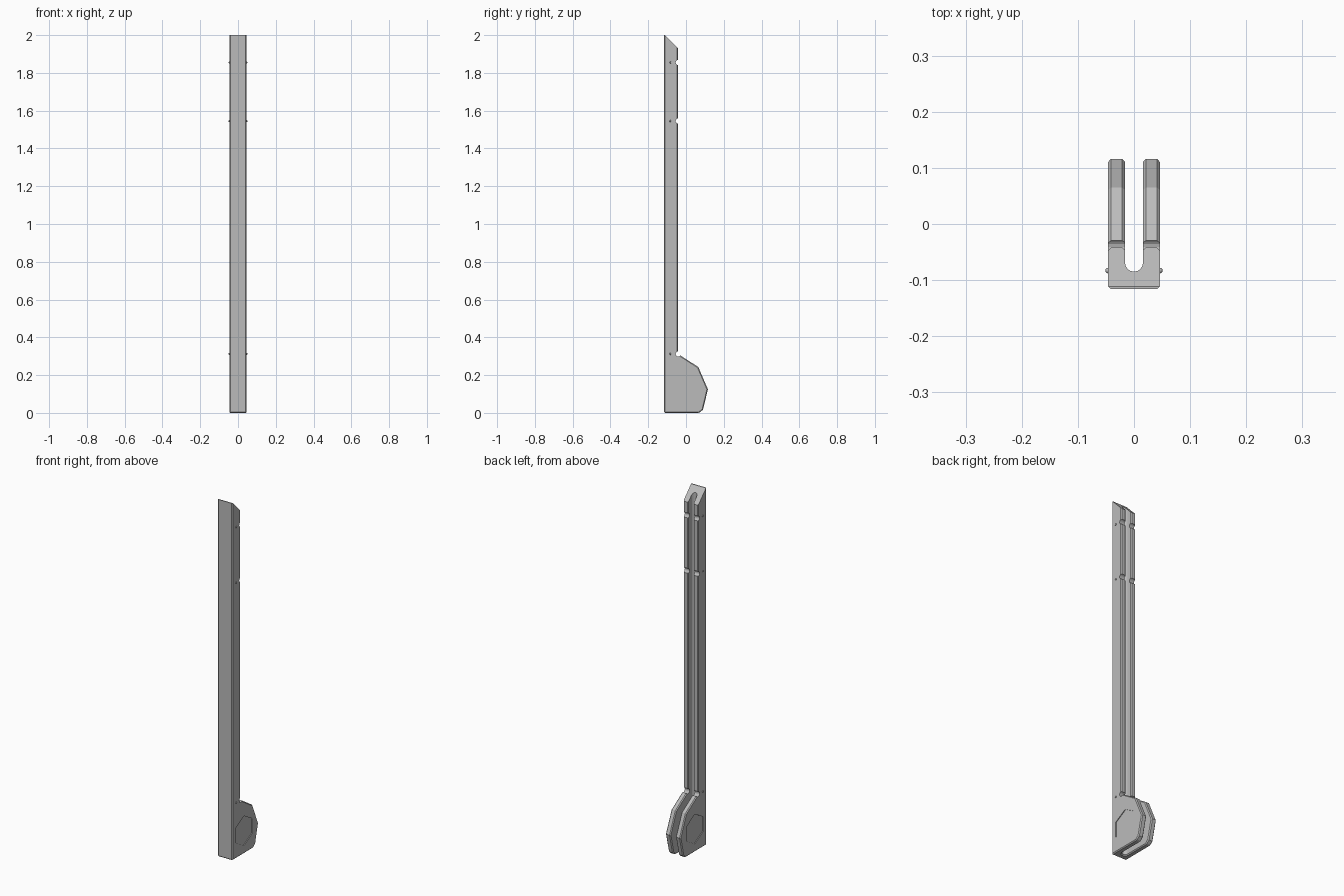
import bpy, bmesh, math
from mathutils import Matrix

cube = bpy.data.objects.get("Cube")
if cube:
    bpy.data.objects.remove(cube, do_unlink=True)

grey = bpy.data.materials.new("matte grey")
grey.use_nodes = True
colour = (0.5, 0.5, 0.5, 1)
grey.diffuse_color = colour
grey.node_tree.nodes["Principled BSDF"].inputs["Base Color"].default_value = colour

HALF = 0.046      # half width of the body
SLOT = 0.016      # half width of the slot
PIN_Y = -0.083
STATIONS = (0.312, 1.545, 1.855)


def make(name, bm):
    bmesh.ops.recalc_face_normals(bm, faces=bm.faces)
    mesh = bpy.data.meshes.new(name)
    bm.to_mesh(mesh)
    bm.free()
    mesh.materials.append(grey)
    obj = bpy.data.objects.new(name, mesh)
    bpy.context.collection.objects.link(obj)
    return obj


def prism(name, points, low, high, axis="x"):
    """Extrude a (y, z) outline along x, or an (x, y) outline along z."""
    place = (lambda p: (low, *p)) if axis == "x" else (lambda p: (*p, low))
    bm = bmesh.new()
    face = bm.faces.new([bm.verts.new(place(p)) for p in points])
    moved = bmesh.ops.extrude_face_region(bm, geom=[face])["geom"]
    step = (high - low, 0, 0) if axis == "x" else (0, 0, high - low)
    bmesh.ops.translate(bm, vec=step,
                        verts=[v for v in moved if isinstance(v, bmesh.types.BMVert)])
    return make(name, bm)


def circle(y, z, radius, sides, turn=0.0):
    return [(y + radius * math.cos(turn + math.tau * i / sides),
             z + radius * math.sin(turn + math.tau * i / sides)) for i in range(sides)]


def cut(target, cutter):
    cutter.hide_render = True
    cutter.hide_set(True)
    mod = target.modifiers.new(cutter.name, "BOOLEAN")
    mod.operation = "DIFFERENCE"
    mod.solver = "EXACT"
    mod.object = cutter


# Long bar with a faceted foot, left overlong for the sloped tip
outline = [(-0.116, 0), (-0.116, 2.1), (-0.042, 2.1), (-0.042, 0.312),
           (0.065, 0.243), (0.116, 0.125), (0.09, 0.017), (0.07, 0)]
body = prism("slotted_body", outline, -HALF, HALF)

# Round-bottomed slot along the whole back
arc = [(SLOT * math.cos(a), -0.069 + SLOT * math.sin(a))
       for a in (math.pi + math.pi * i / 8 for i in range(9))]
cut(body, prism("slot_cutter", arc + [(SLOT, 0.2), (-SLOT, 0.2)], -0.1, 2.3, "z"))

# Chamfered edges
bevel = body.modifiers.new("chamfer", "BEVEL")
bevel.width = 0.005
bevel.segments = 1
bevel.limit_method = "ANGLE"
bevel.angle_limit = math.radians(40)
bevel.use_clamp_overlap = False

# Sloped tip
cut(body, prism("tip_cutter", [(-0.2, 2), (-0.111, 2), (0.05, 1.835),
                               (0.05, 2.3), (-0.2, 2.3)], -0.2, 0.2))

# Round notches across the back and small side pins
for i, z in enumerate(STATIONS):
    cut(body, prism(f"notch_cutter_{i}", circle(-0.041, z, 0.014, 16), -0.2, 0.2))
    for side, sign in (("left", 1), ("right", -1)):
        bm = bmesh.new()
        bmesh.ops.create_uvsphere(bm, u_segments=12, v_segments=8, radius=0.005,
                                  matrix=Matrix.Translation((sign * HALF, PIN_Y, z)))
        pin = make(f"{side}_pin_{i}", bm)
        pin.data.shade_smooth()

# Shallow hexagonal recess on each side of the foot
for side, sign in (("left", 1), ("right", -1)):
    cut(body, prism(f"{side}_recess_cutter",
                    circle(-0.013, 0.128, 0.083, 6, math.pi / 2),
                    sign * (HALF - 0.004), sign * 0.1))
